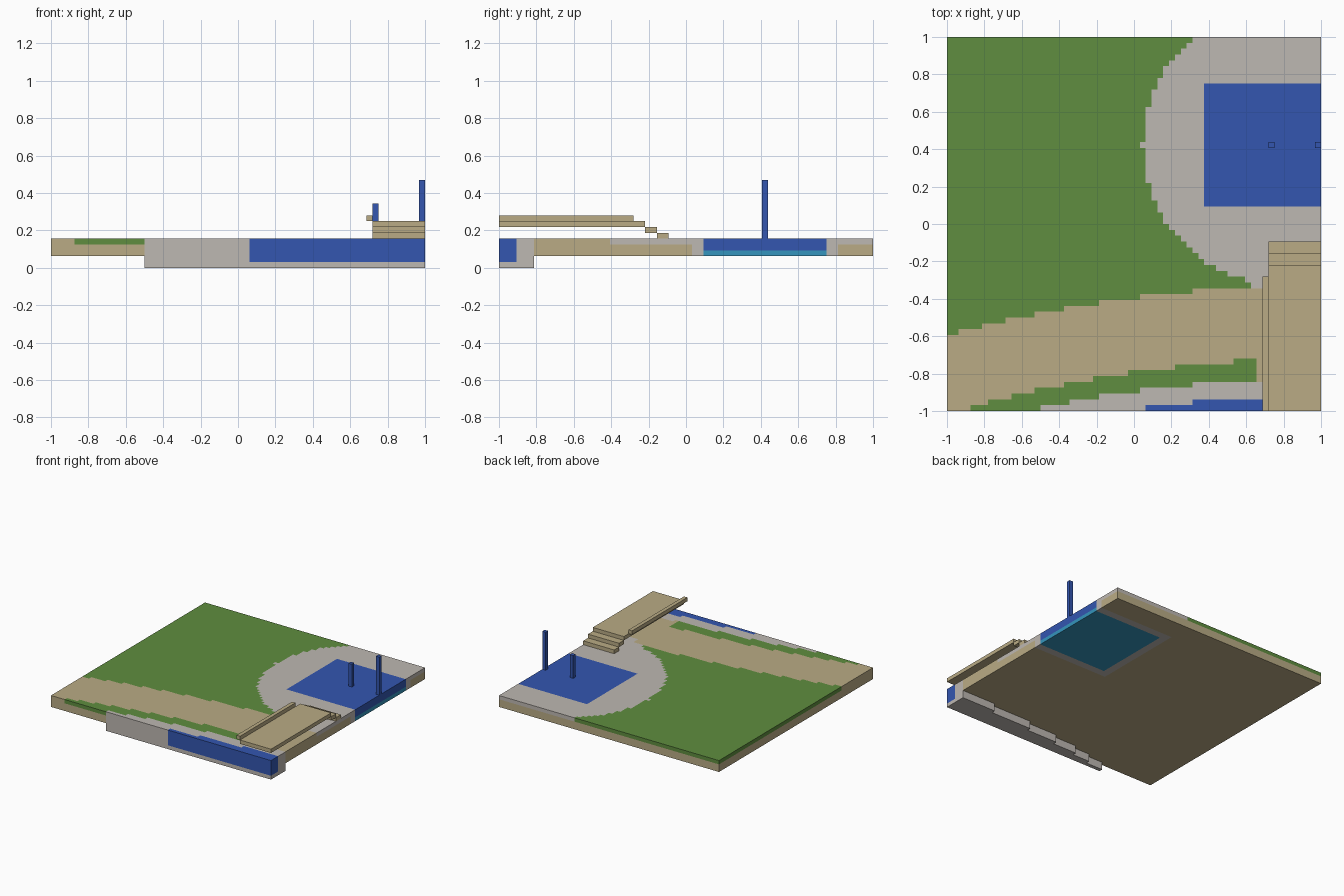
import bpy
import bmesh

if "Cube" in bpy.data.objects:
    bpy.data.objects.remove(bpy.data.objects["Cube"])

N = 64           # cells along each side
U = 2 / N        # cell size


def material(name, rgb):
    m = bpy.data.materials.new(name)
    m.use_nodes = True
    m.diffuse_color = (*rgb, 1)
    m.node_tree.nodes["Principled BSDF"].inputs["Base Color"].default_value = (*rgb, 1)
    return m


grass = material("grass_green", (0.115, 0.27, 0.05))
sand = material("sand_tan", (0.49, 0.41, 0.235))
stone = material("stone_grey", (0.515, 0.48, 0.445))
blue = material("water_blue", (0.033, 0.093, 0.434))
cyan = material("basin_cyan", (0.035, 0.30, 0.51))


def prism(name, cells, z0, z1, mat):
    """Solid made from a set of grid cells, raised from level z0 to z1."""
    bm = bmesh.new()
    corners = {}

    def corner(i, j):
        if (i, j) not in corners:
            corners[i, j] = bm.verts.new((i * U - 1, j * U - 1, z0 * U))
        return corners[i, j]

    for i, j in cells:
        bm.faces.new([corner(i, j), corner(i + 1, j), corner(i + 1, j + 1), corner(i, j + 1)])
    bmesh.ops.dissolve_limit(bm, angle_limit=0.01, verts=bm.verts[:], edges=bm.edges[:])
    top = bmesh.ops.extrude_face_region(bm, geom=bm.faces[:], use_keep_orig=True)["geom"]
    verts = [g for g in top if isinstance(g, bmesh.types.BMVert)]
    bmesh.ops.translate(bm, verts=verts, vec=(0, 0, (z1 - z0) * U))
    bmesh.ops.recalc_face_normals(bm, faces=bm.faces[:])
    mesh = bpy.data.meshes.new(name)
    bm.to_mesh(mesh)
    bm.free()
    mesh.materials.append(mat)
    obj = bpy.data.objects.new(name, mesh)
    bpy.context.collection.objects.link(obj)


def block(i0, i1, j0, j1):
    return [(i, j) for i in range(i0, i1) for j in range(j0, j1)]


# Columns where each stepped border climbs by one cell
PATH_TOP = [2, 6, 10, 15, 20, 26, 33, 42]
VERGE_TOP = [4, 7, 11, 15, 20, 25, 31, 39, 49]
WALL_TOP = [16, 21, 26, 33, 42, 54]
CANAL_TOP = [34, 42, 54]


def climb(steps, i):
    return sum(s <= i for s in steps)


def region(i, j):
    """Which ground part covers a cell."""
    if j < climb(CANAL_TOP, i):
        return "canal"
    if j < climb(WALL_TOP, i):
        return "wall"
    if i >= 44 and 35 <= j < 56:
        return "pool"
    if i >= 42 and 33 <= j < 58:
        return "rim"
    if (i - 57) ** 2 + (j - 45) ** 2 <= 24 ** 2:
        return "plaza"
    if (i >= 52 and j >= 21) or (i >= 55 and j >= 19):
        return "plaza"
    if j < climb(VERGE_TOP, i) and i < 53:
        return "verge"
    if j < 13 + climb(PATH_TOP, i):
        return "path"
    return "lawn"


ground = {}
for cell in block(0, N, 0, N):
    ground.setdefault(region(*cell), []).append(cell)

# Ground: soil below, thin coloured layers on top
soil = [c for part in ("lawn", "verge", "plaza", "path") for c in ground[part]]
prism("soil", soil, 2, 4, sand)
prism("lawn", ground["lawn"], 4, 5, grass)
prism("verge", ground["verge"], 4, 5, grass)
prism("path", ground["path"], 4, 5, sand)
prism("plaza", ground["plaza"], 4, 5, stone)

# Pool with its stone rim and lighter bed
prism("pool_rim", ground["rim"], 2, 5, stone)
prism("pool_bed", ground["pool"], 2, 3, cyan)
prism("pool_water", ground["pool"], 3, 5, blue)

# Canal along the front, set into a deeper wall
prism("canal_wall", ground["wall"], 0, 5, stone)
prism("canal_floor", ground["canal"], 0, 1, stone)
prism("canal_water", ground["canal"], 1, 5, blue)

# Water jets in the pool
for name, i, top in (("short_jet", 55, 11), ("tall_jet", 63, 15)):
    prism(name, [(i, 45)], 5, top, blue)

# Bridge with steps and a side rail
prism("bridge_deck", block(55, N, 0, 25), 7, 8, sand)
for k in range(2):
    prism(f"bridge_step_{k + 1}", block(55, N, 27 - 2 * k, 29 - 2 * k), 5 + k, 6 + k, sand)
prism("bridge_rail", block(54, 55, 0, 23), 8, 9, sand)
